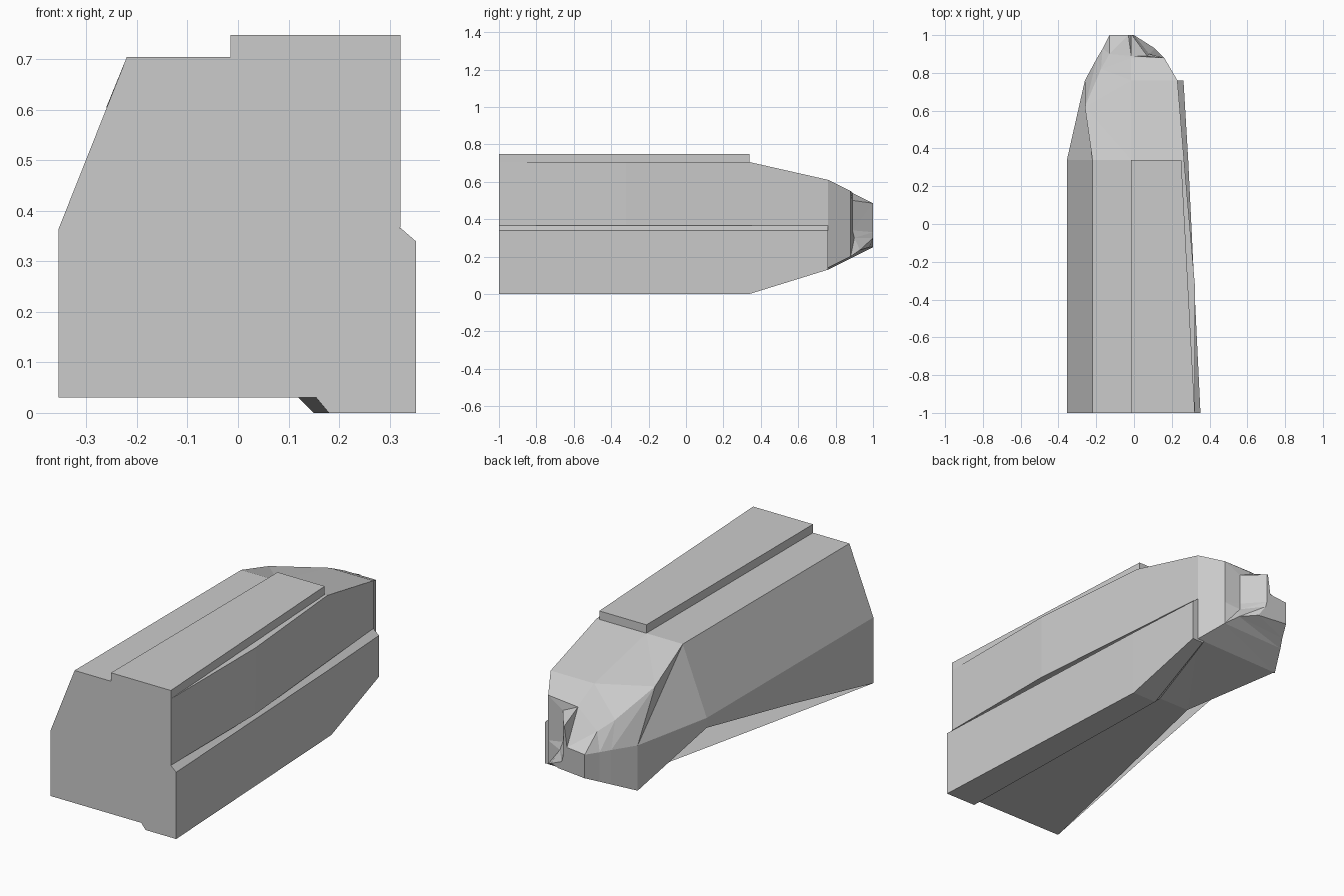
import bpy
import bmesh


def loft(name, sections, gaps=()):
    """Skin equal-length rings of 3D points; gaps lists (section, edge, half) left open."""
    bm = bmesh.new()
    rings = [[bm.verts.new(p) for p in ring] for ring in sections]
    n = len(rings[0])
    for s, (a, b) in enumerate(zip(rings, rings[1:])):
        for i in range(n):
            j = (i + 1) % n
            halves = ((a[i], a[j], b[j]), (a[i], b[j], b[i]))
            for h, tri in enumerate(halves):
                if (s, i, h) not in gaps:
                    bm.faces.new(tri)
    bm.faces.new(rings[0])
    bm.faces.new(rings[-1])
    bmesh.ops.recalc_face_normals(bm, faces=bm.faces)
    mesh = bpy.data.meshes.new(name)
    bm.to_mesh(mesh)
    bm.free()
    obj = bpy.data.objects.new(name, mesh)
    bpy.context.collection.objects.link(obj)
    return obj


def at(y, *points):
    """Place a cross-section at y; a third value overrides y for that point."""
    return [(p[0], p[2] if len(p) > 2 else y, p[1]) for p in points]


# Main shell: right bottom, overhang inner, overhang outer, top; ridge;
# left top, fold, bottom; floor edge.
# The floor pulls away from the left wall, leaving an open slot underneath.
loft("main_body", [
    at(-1, (.316, .03), (.316, .366), (.322, .367), (.322, .705), (-.015, .705),
       (-.22, .705), (-.355, .365), (-.355, .03), (-.35, .03)),
    at(-.32, (.284, .03), (.284, .366), (.321, .367), (.322, .705), (-.015, .705),
       (-.22, .705), (-.355, .365), (-.355, .18), (-.205, .03)),
    at(.34, (.25, .03), (.25, .366), (.265, .367), (.265, .705), (-.015, .705),
       (-.22, .705), (-.355, .365), (-.355, .315), (-.055, .03)),
    at(.76, (.23, .14), (.23, .35), (.23, .367), (.23, .61), (-.015, .61),
       (-.26, .607, .62), (-.26, .36), (-.26, .13), (-.255, .13)),
    at(.88, (.16, .20), (.16, .32), (.16, .38), (.16, .55), (-.015, .55),
       (-.175, .49, .82), (-.195, .365), (-.195, .19), (-.19, .19)),
    # Notched right side of the nose
    at(.93, (.11, .235), (.08, .30, .90), (.07, .34, .89), (.07, .50, .89),
       (-.015, .54, .89), (-.13, .45, .90), (-.165, .365), (-.165, .215), (-.16, .215)),
    at(1, (.03, .25, .98), (.0, .30), (-.008, .33), (-.01, .485), (-.015, .485),
       (-.03, .38), (-.13, .37), (-.13, .25), (-.125, .25)),
], gaps={(0, 7, 1), (1, 7, 0), (1, 7, 1), (2, 7, 0), (2, 7, 1)})

# Raised plate on the top
loft("top_plate", [
    at(y, (-.015, .69), (x, .69), (x, .748), (-.015, .748))
    for y, x in ((-1, .322), (.34, .25))
])

# Lower side rail with chamfered edges
loft("side_rail", [
    at(-1, (.155, .03), (.18, 0), (.352, 0), (.352, .34), (.322, .366), (.25, .366)),
    at(.34, (.12, .03), (.15, 0), (.287, 0), (.287, .34), (.255, .366), (.2, .366)),
    at(.76, (.17, .16), (.2, .13), (.262, .13), (.262, .34), (.23, .366), (.2, .366)),
])
